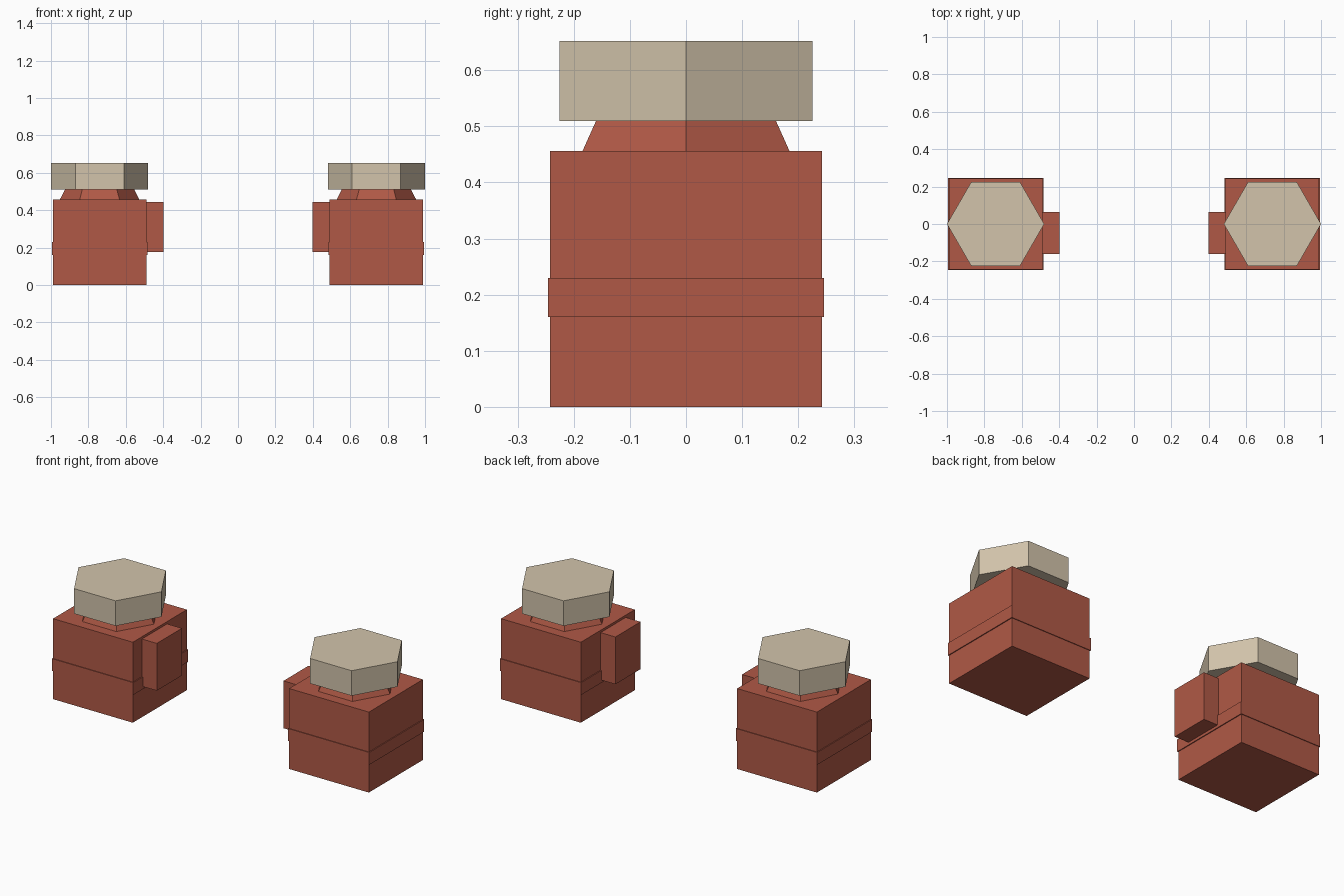
import bpy, bmesh, math

if "Cube" in bpy.data.objects:
    bpy.data.objects.remove(bpy.data.objects["Cube"])


def material(name, rgb):
    m = bpy.data.materials.new(name)
    # convert display values to linear
    m.diffuse_color = [((c / 255 + 0.055) / 1.055) ** 2.4 for c in rgb] + [1]
    m.use_nodes = True
    m.node_tree.nodes["Principled BSDF"].inputs["Base Color"].default_value = m.diffuse_color
    return m


RED = material("brick_red", (176, 89, 70))
TAN = material("pale_tan", (210, 196, 171))


def finish(name, bm, mat):
    bmesh.ops.recalc_face_normals(bm, faces=bm.faces)
    me = bpy.data.meshes.new(name)
    bm.to_mesh(me)
    bm.free()
    me.materials.append(mat)
    bpy.context.collection.objects.link(bpy.data.objects.new(name, me))


def box(name, xs, ys, zs, mat):
    bm = bmesh.new()
    bmesh.ops.create_cube(bm, size=1)
    for v in bm.verts:
        for i, (a, b) in enumerate((xs, ys, zs)):
            v.co[i] = a if v.co[i] < 0 else b
    finish(name, bm, mat)


def hexagon(name, x, r_low, r_high, z_low, z_high, mat):
    # six-sided prism with corners pointing along x
    bm = bmesh.new()
    rings = [[bm.verts.new((x + r * math.cos(i * math.pi / 3),
                            r * math.sin(i * math.pi / 3), z)) for i in range(6)]
             for r, z in ((r_low, z_low), (r_high, z_high))]
    for ring in rings:
        bm.faces.new(ring)
    for i in range(6):
        j = (i + 1) % 6
        bm.faces.new((rings[0][i], rings[0][j], rings[1][j], rings[1][i]))
    finish(name, bm, mat)


for side, s in (("left", -1), ("right", 1)):
    x = 0.74 * s
    # blocky fist with a slightly raised band
    box(side + "_fist", (x - 0.25, x + 0.25), (-0.242, 0.242), (0, 0.456), RED)
    box(side + "_band", (x - 0.255, x + 0.255), (-0.246, 0.246), (0.16, 0.23), RED)
    # thumb on the inner side
    box(side + "_thumb", sorted((0.50 * s, 0.397 * s)), (-0.16, 0.065), (0.175, 0.443), RED)
    # tapered wrist and hexagonal cuff
    hexagon(side + "_wrist", x, 0.213, 0.185, 0.456, 0.51, RED)
    hexagon(side + "_cuff", x, 0.26, 0.26, 0.51, 0.652, TAN)
